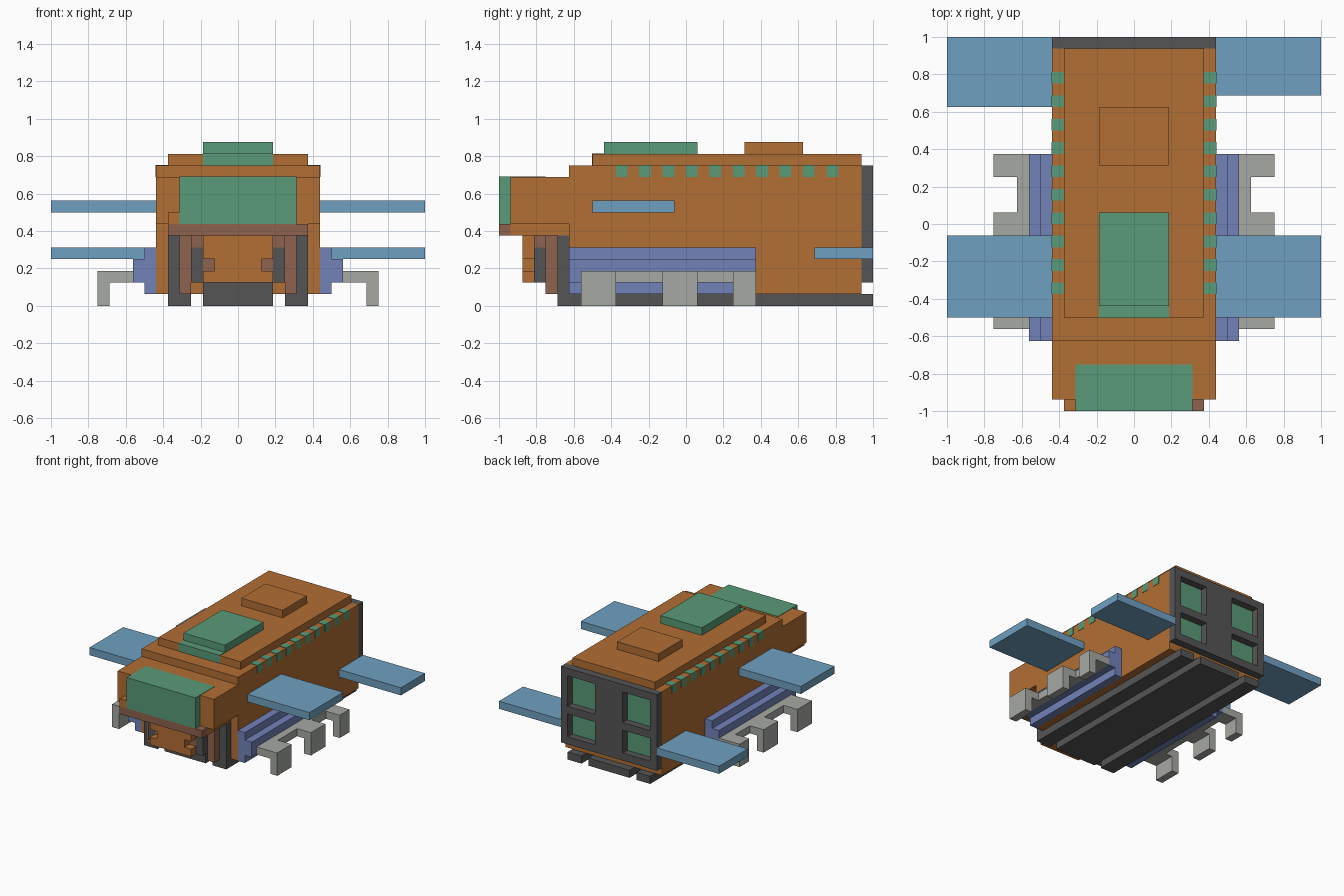
import bpy
import bmesh
from mathutils import Vector

cube = bpy.data.objects.get("Cube")
if cube:
    bpy.data.objects.remove(cube, do_unlink=True)

U = 1 / 16   # module size that all parts snap to
SKIN = 0.05  # coloured plates stand proud by this many modules


def material(name, rgb):
    lin = [((c / 255 + 0.055) / 1.055) ** 2.4 for c in rgb] + [1.0]
    m = bpy.data.materials.new(name)
    m.use_nodes = True
    m.diffuse_color = lin
    m.node_tree.nodes["Principled BSDF"].inputs["Base Color"].default_value = lin
    return m


ORANGE = material("orange paint", (178, 110, 52))
GREEN = material("green glass", (90, 155, 120))
BLUE = material("blue wing", (112, 160, 192))
PURPLE = material("violet rail", (115, 130, 185))
GREY = material("light grey metal", (166, 169, 163))
DARK = material("dark grey metal", (85, 85, 85))
BROWN = material("brown trim", (143, 98, 78))


def part(name, mat, *boxes, mirror=False):
    """Join boxes (x0, x1, y0, y1, z0, z1 in modules) into one object."""
    bm = bmesh.new()
    for x0, x1, y0, y1, z0, z1 in boxes:
        spans = [(x0, x1)] + ([(-x1, -x0)] if mirror else [])
        for a, b in spans:
            verts = bmesh.ops.create_cube(bm, size=1)["verts"]
            size = Vector((b - a, y1 - y0, z1 - z0)) * U
            mid = Vector((a + b, y0 + y1, z0 + z1)) * U / 2
            for v in verts:
                v.co = Vector(p * q for p, q in zip(v.co, size)) + mid
    mesh = bpy.data.meshes.new(name)
    bm.to_mesh(mesh)
    bm.free()
    mesh.materials.append(mat)
    obj = bpy.data.objects.new(name, mesh)
    bpy.context.collection.objects.link(obj)
    return obj


# Hull, nose and roof
part("hull", ORANGE, (-7, 7, -10, 15, 1, 12))
part("nose", ORANGE, (-7, 7, -15, -10, 7, 11), (-6, -5, -16, -15, 7, 8))
part("nose_floor", ORANGE, (-6, 6, -15, -10, 6, 7))
part("nose_lip", BROWN, (-6, 6, -16, -15, 6, 7))
part("windscreen", GREEN, (-5, 5, -16, -12, 7, 11 + SKIN))
part("roof_plate", ORANGE, (-6, 6, -8, 15, 12, 13))
part("roof_hatch", ORANGE, (-3, 3, 5, 10, 13, 14))
part("skylight", GREEN, (-3, 3, -7, 1, 13, 14),
     (-3, 3, -8 - SKIN, -7, 12, 13 + SKIN))

# Row of small windows under the roof edge
part("side_windows", GREEN,
     *[(6, 7 + SKIN, y, y + 1, 11, 12 + SKIN) for y in range(-6, 13, 2)],
     mirror=True)

# Grille and bumper under the nose
part("grille", ORANGE, (-2, 2, -14, -10, 2, 6),
     (-3, 3, -14, -10, 4, 6), (-3, 3, -14, -10, 2, 3))
part("grille_slots", BROWN, (2, 3, -13, -10, 3, 4), mirror=True)
part("grille_sides", DARK, (3, 4, -13, -10, 2, 5), mirror=True)
part("grille_caps", BROWN, (3, 4, -13, -10, 5, 6),
     (4, 5, -12, -10, 1, 6), mirror=True)
part("front_pillars", DARK, (5, 6, -11, -10, 1, 6), mirror=True)
part("bumper", DARK, (-3, 3, -11, -10, 1, 2))

# Underside skids
part("skids", DARK, (-3, 3, -11, 16, 0, 1),
     (-6, -4, -11, 16, 0, 1), (4, 6, -11, 16, 0, 1))

# Rear frame with four recessed windows
columns = [(a, b, 15, 16, 2, 12) for a, b in ((-7, -6), (-2, 2), (6, 7))]
rows = [(a, b, 15, 16, c, d) for a, b in ((-6, -2), (2, 6))
        for c, d in ((2, 3), (6, 7), (11, 12))]
part("rear_frame", DARK, *columns, *rows)
part("rear_windows", GREEN, (2, 6, 15, 15 + SKIN, 3, 6),
     (2, 6, 15, 15 + SKIN, 7, 11), mirror=True)

# Side rails and feet
part("side_rails", PURPLE, (7, 8, -10, 6, 1, 5),
     (8, 9, -10, 6, 2, 4), mirror=True)
feet = []
for y0, y1 in ((-9, -6), (-2, 1), (4, 6)):
    feet += [(10, 11, y0, y1, 2, 3), (11, 12, y0, y1, 0, 3)]
part("landing_feet", GREY, (9, 10, -9, 6, 2, 3), *feet, mirror=True)

# Wings
part("front_wings", BLUE, (7, 16, -8, -1, 8, 9), mirror=True)
part("left_rear_wing", BLUE, (7, 16, 11, 16, 4, 5))
part("right_rear_wing", BLUE, (-16, -7, 10, 16, 4, 5))
